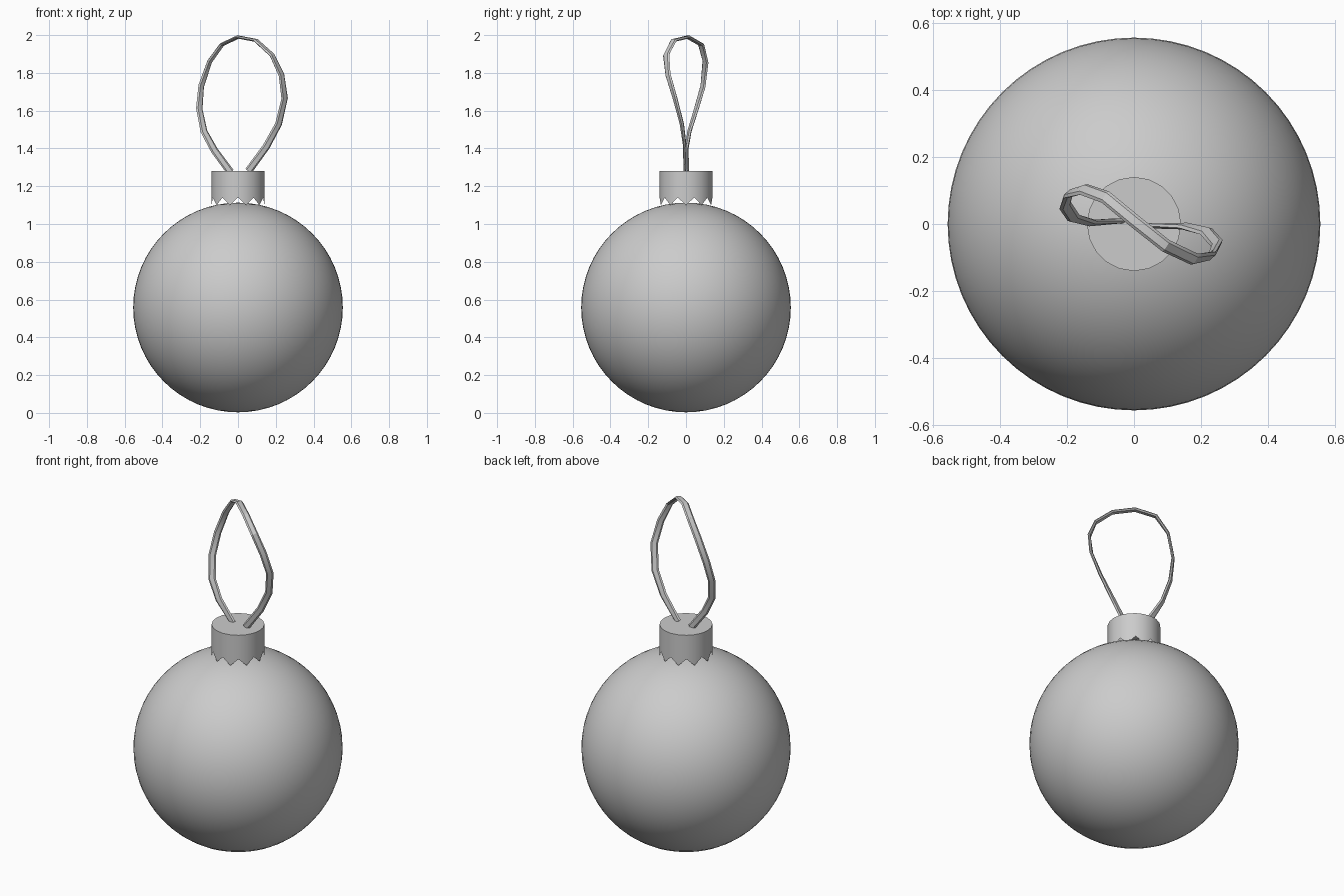
import bpy, bmesh, math
from mathutils import Vector

if "Cube" in bpy.data.objects:
    bpy.data.objects.remove(bpy.data.objects["Cube"])


def make_object(name, bm, angle):
    bmesh.ops.recalc_face_normals(bm, faces=bm.faces)
    mesh = bpy.data.meshes.new(name)
    bm.to_mesh(mesh)
    bm.free()
    ob = bpy.data.objects.new(name, mesh)
    bpy.context.collection.objects.link(ob)
    bpy.ops.object.select_all(action='DESELECT')
    ob.select_set(True)
    bpy.context.view_layer.objects.active = ob
    bpy.ops.object.shade_smooth_by_angle(angle=math.radians(angle))
    return ob


# Glass ball
bm = bmesh.new()
bmesh.ops.create_uvsphere(bm, u_segments=64, v_segments=32, radius=0.555)
bmesh.ops.translate(bm, verts=bm.verts, vec=(0, 0, 0.558))
make_object("ball", bm, 40)

# Metal cap: open cylinder with a zigzag lower rim
SIDES, R, TOP = 20, 0.14, 1.28
bm = bmesh.new()
upper, lower = [], []
for i in range(SIDES):
    a = -math.pi / 2 + 2 * math.pi * i / SIDES
    x, y = R * math.cos(a), R * math.sin(a)
    upper.append(bm.verts.new((x, y, TOP)))
    lower.append(bm.verts.new((x, y, 1.14 if i % 2 == 0 else 1.1)))
bm.faces.new(upper)
for i in range(SIDES):
    j = (i + 1) % SIDES
    bm.faces.new((lower[i], lower[j], upper[j], upper[i]))
make_object("cap", bm, 30)

# Hanging ribbon: flat section swept along a twisted loop
path = [Vector(p) for p in (
    (-0.04, 0.01, 1.275), (-0.125, 0.003, 1.39), (-0.18, 0.018, 1.49),
    (-0.205, 0.055, 1.61), (-0.195, 0.09, 1.73), (-0.15, 0.103, 1.86),
    (-0.085, 0.08, 1.95), (0.0, 0.01, 1.99), (0.095, -0.065, 1.972),
    (0.18, -0.105, 1.895), (0.23, -0.095, 1.79), (0.247, -0.058, 1.665),
    (0.215, -0.022, 1.53), (0.15, -0.006, 1.41), (0.055, -0.006, 1.28))]
section = [(-0.02, 0), (-0.012, 0.007), (0.012, 0.007),
           (0.02, 0), (0.012, -0.007), (-0.012, -0.007)]
bm = bmesh.new()
rings = []
n = len(path)
for i, p in enumerate(path):
    t = (path[min(i + 1, n - 1)] - path[max(i - 1, 0)]).normalized()
    turn = math.radians(53) * math.sin(math.pi * i / (n - 1))
    w = Vector((math.cos(turn), math.sin(turn), 0))
    w = (w - t * w.dot(t)).normalized()
    h = t.cross(w)
    rings.append([bm.verts.new(p + w * u + h * v) for u, v in section])
for a, b in zip(rings, rings[1:]):
    for k in range(6):
        m = (k + 1) % 6
        bm.faces.new((a[k], a[m], b[m], b[k]))
bm.faces.new(rings[0])
bm.faces.new(rings[-1])
make_object("ribbon_loop", bm, 30)
